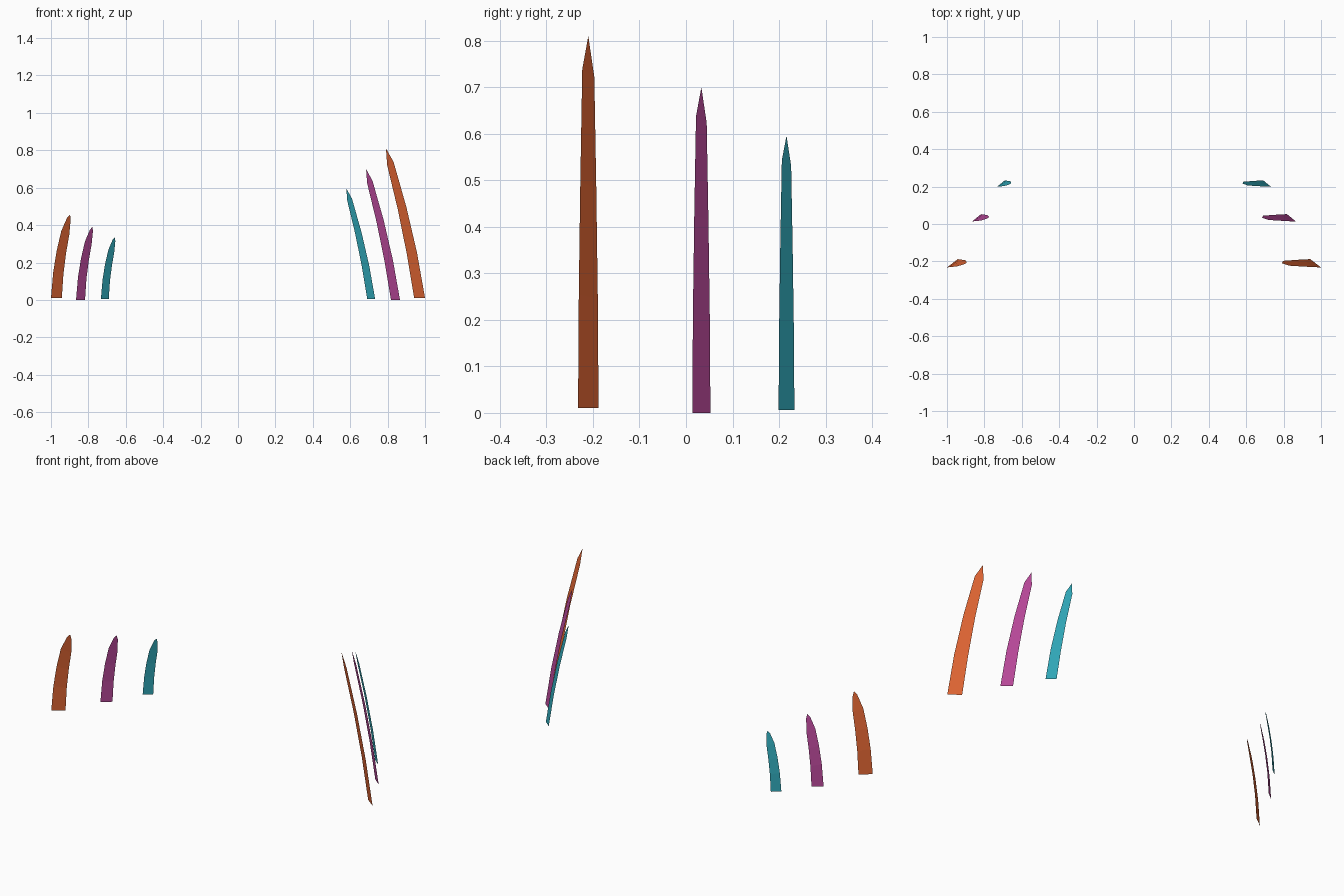
import bpy
import bmesh

if "Cube" in bpy.data.objects:
    bpy.data.objects.remove(bpy.data.objects["Cube"])


def material(name, rgb):
    m = bpy.data.materials.new(name)
    m.diffuse_color = (*rgb, 1)
    m.use_nodes = True
    m.node_tree.nodes["Principled BSDF"].inputs["Base Color"].default_value = m.diffuse_color
    return m


ORANGE = material("burnt_orange", (0.74, 0.13, 0.033))
PURPLE = material("magenta_purple", (0.48, 0.065, 0.32))
TEAL = material("teal", (0.03, 0.39, 0.48))

# Width profiles (share of height, share of base width)
TALL = [(0, 1), (0.3, 0.93), (0.6, 0.78), (0.9, 0.59), (1, 0)]
SHORT = [(0, 1), (0.3, 0.94), (0.55, 0.86), (0.78, 0.74), (0.95, 0.33), (1, 0)]


def blade(name, mat, base, width, height, lean, curl, side, profile):
    """Flat tapered strip that leans and curls towards the middle."""
    bm = bmesh.new()
    bx, by, bz = base
    prev = None
    for t, w in profile:
        cx = side * (bx - lean * t - curl * t * t)
        cz = bz + height * t
        hx, hy = width[0] * w / 2, width[1] * w / 2
        dz = hx * 0.55 * t                       # outer edge rises with the curl
        outer = (cx + side * hx, by - hy, cz + dz)
        inner = (cx - side * hx, by + hy, cz - dz)
        row = [bm.verts.new(p) for p in ([outer, inner] if w else [outer])]
        if prev:
            bm.faces.new(prev + row[::-1])
        prev = row
    bmesh.ops.recalc_face_normals(bm, faces=bm.faces)
    me = bpy.data.meshes.new(name)
    bm.to_mesh(me)
    bm.free()
    me.materials.append(mat)
    ob = bpy.data.objects.new(name, me)
    bpy.context.collection.objects.link(ob)


# Three matched pairs: colour, base centre, base width, scale
for label, mat, base, width, s in [
    ("front", ORANGE, (0.971, -0.210, 0.010), (0.058, 0.044), 1.0),
    ("middle", PURPLE, (0.842, 0.033, 0.000), (0.048, 0.039), 0.875),
    ("back", TEAL, (0.712, 0.216, 0.006), (0.042, 0.034), 0.737),
]:
    # Tall blade on the right, short blade on the left
    blade(label + "_tall_blade", mat, base, width,
          0.80 * s, 0.12 * s, 0.06 * s, 1, TALL)
    blade(label + "_short_blade", mat, base, width,
          0.447 * s, 0.018 * s, 0.055 * s, -1, SHORT)
